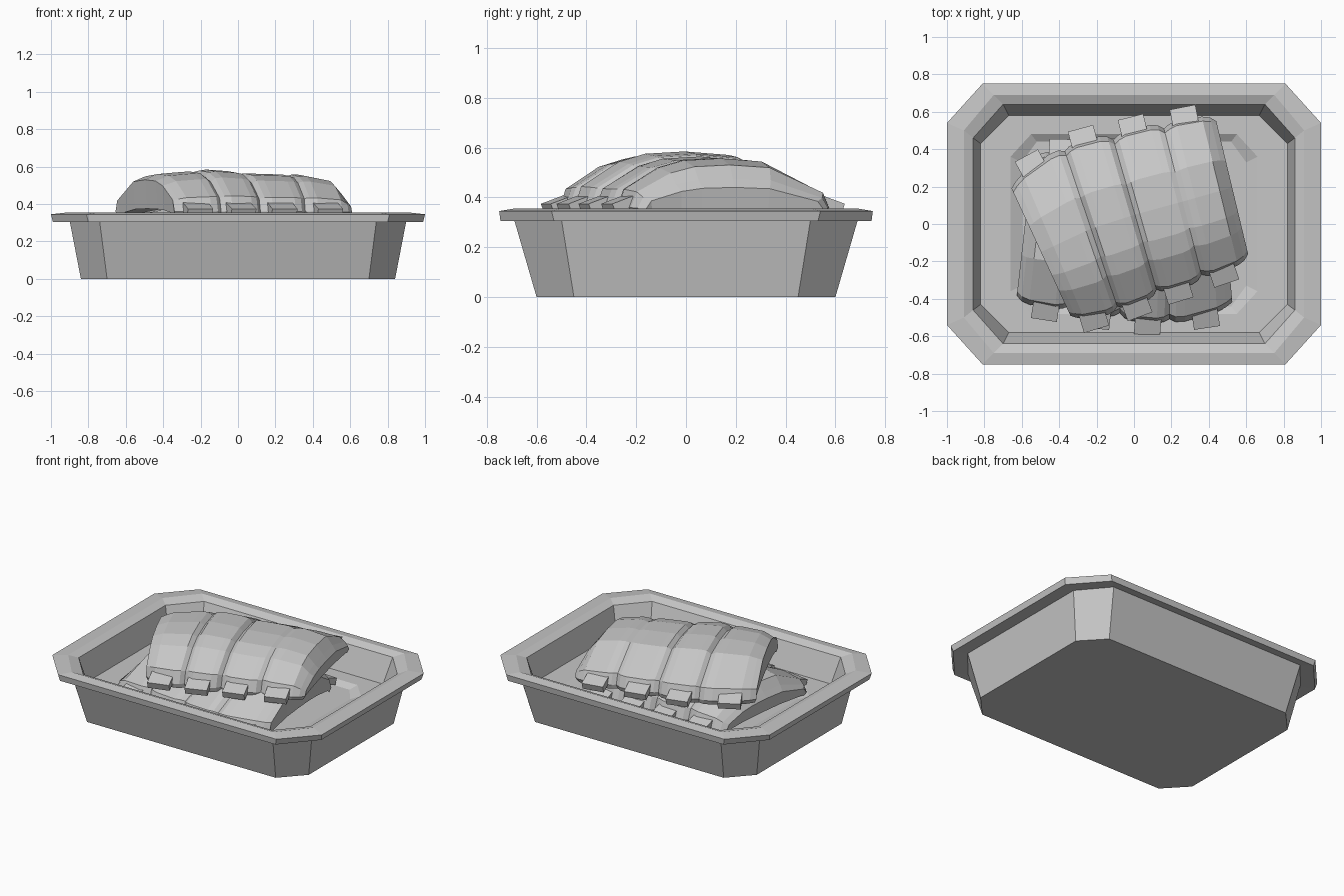
import bpy, bmesh
from math import radians
from mathutils import Vector, Matrix

cube = bpy.data.objects.get("Cube")
if cube:
    bpy.data.objects.remove(cube, do_unlink=True)

grey = bpy.data.materials.new("plain grey")
grey.use_nodes = True
GREY = (0.57, 0.57, 0.57, 1)
grey.diffuse_color = GREY
grey.node_tree.nodes["Principled BSDF"].inputs["Base Color"].default_value = GREY


def finish(bm, name):
    bmesh.ops.recalc_face_normals(bm, faces=bm.faces)
    mesh = bpy.data.meshes.new(name)
    bm.to_mesh(mesh)
    bm.free()
    mesh.materials.append(grey)
    obj = bpy.data.objects.new(name, mesh)
    bpy.context.collection.objects.link(obj)
    return obj


def lerp_path(points, t):
    """Value at t on a piecewise linear path of (t, value) pairs."""
    for (a, p), (b, q) in zip(points, points[1:]):
        if t <= b:
            return p + (q - p) * (t - a) / (b - a)
    return points[-1][1]


# Tray: stacked octagons (half x, half y, corner x, corner y, z)
def octagon(bm, hx, hy, cx, cy, z):
    quarter = [(hx, cy), (cx, hy)]
    pts = quarter + [(-x, y) for x, y in reversed(quarter)]
    pts += [(-x, -y) for x, y in pts]
    return [bm.verts.new((x, y, z)) for x, y in pts]


bm = bmesh.new()
rings = [octagon(bm, *r) for r in (
    (0.84, 0.60, 0.70, 0.45, 0.0),
    (0.90, 0.69, 0.74, 0.50, 0.31),
    (0.99, 0.745, 0.80, 0.53, 0.305),
    (1.0, 0.75, 0.81, 0.54, 0.345),
    (0.91, 0.69, 0.75, 0.50, 0.355),
    (0.86, 0.64, 0.70, 0.46, 0.335),
    (0.82, 0.58, 0.67, 0.43, 0.17),
    (0.66, 0.48, 0.55, 0.36, 0.17),
    (0.60, 0.44, 0.52, 0.33, 0.145))]
for low, high in zip(rings, rings[1:]):
    for i in range(8):
        j = (i + 1) % 8
        bm.faces.new((low[i], low[j], high[j], high[i]))
bm.faces.new(rings[0])
bm.faces.new(rings[-1])
finish(bm, "tray")

# Rib rack: rib boundaries at the back and front ends, joined by an arched slab
BACK = [Vector(p) for p in ((-0.655, 0.19), (-0.37, 0.39), (-0.11, 0.45), (0.16, 0.51), (0.44, 0.55))]
FRONT = [Vector(p) for p in ((-0.34, -0.49), (-0.09, -0.44), (0.12, -0.35), (0.36, -0.27), (0.61, -0.16))]
ARCH = [(0, 0.05), (0.03, 0.38), (0.30, 0.94), (0.5, 1.0), (0.68, 0.96), (0.8, 0.82), (0.97, 0.40), (1, 0.05)]
CROWN = [(0, 0.53), (0.25, 0.56), (0.6, 0.57), (1, 0.575), (1.4, 0.59),
         (2, 0.565), (2.5, 0.56), (3.5, 0.555), (3.75, 0.53), (4, 0.44)]
VALLEYS = {1: 0.02, 2: 0.02, 3: 0.008}
STEPS = (0.0, 0.1, 0.25, 0.75, 0.9)
ROUNDING = [(0, 0.0), (0.1, 0.5), (0.25, 0.9), (0.75, 1.0), (0.9, 0.7), (1, 0.0)]
ACROSS = [rib + s for rib in range(4) for s in STEPS] + [4.0]
BASE = 0.35


def rack_point(u, t):
    rib = min(int(u), 3)
    s = u - rib
    back = BACK[rib].lerp(BACK[rib + 1], s)
    front = FRONT[rib].lerp(FRONT[rib + 1], s)
    run = (back - front).normalized() * 0.035 * lerp_path(ROUNDING, s)
    xy = (back + run).lerp(front - run, t)
    crown = lerp_path(CROWN, u) - VALLEYS.get(u, 0)
    return Vector((xy.x, xy.y, BASE + (crown - BASE) * lerp_path(ARCH, t)))


def under_point(u, t):
    """The underside follows a much shallower arch."""
    p = rack_point(u, t)
    return Vector((p.x * 0.98, p.y * 0.98, 0.33 + 0.25 * (p.z - BASE)))


def build_rack(name, matrix):
    bm = bmesh.new()
    layers = [[[bm.verts.new(point(u, t)) for t, _ in ARCH] for u in ACROSS]
              for point in (rack_point, under_point)]
    for grid in layers:
        for a, b in zip(grid, grid[1:]):
            for i in range(len(ARCH) - 1):
                bm.faces.new((a[i], a[i + 1], b[i + 1], b[i]))
    # Close the rim between the top and the underside
    loops = [grid[0] + [row[-1] for row in grid[1:-1]] + grid[-1][::-1]
             + [row[0] for row in grid[-2:0:-1]] for grid in layers]
    top, under = loops
    for i in range(len(top)):
        bm.faces.new((top[i - 1], top[i], under[i], under[i - 1]))
    finish(bm, name).matrix_world = matrix


# Bone stubs poking out of both ends of each rib
def build_bones(name, matrix):
    bm = bmesh.new()
    for i in range(4):
        back = BACK[i].lerp(BACK[i + 1], 0.43)
        front = FRONT[i].lerp(FRONT[i + 1], 0.43)
        along = (back - front).normalized()
        square = Vector((along.y, -along.x))
        for end, side, edge in ((back, 1, BACK), (front, -1, FRONT)):
            heading = (edge[i + 1] - edge[i]).normalized() + square
            yaw = heading.angle_signed(Vector((1, 0)))
            centre = end + along * side * 0.045
            place = (Matrix.Translation((centre.x, centre.y, 0.37))
                     @ Matrix.Rotation(yaw, 4, 'Z')
                     @ Matrix.Rotation(radians(-20 * side), 4, 'X')
                     @ Matrix.Diagonal((0.14, 0.1, 0.045, 1)))
            bmesh.ops.create_cube(bm, size=1, matrix=place)
    finish(bm, name).matrix_world = matrix


# The lower rack is the same cut turned around and resting on the tray floor
lower = Matrix.Translation((-0.025, -0.015, -0.175)) @ Matrix.Rotation(radians(160), 4, 'Z')
for label, matrix in (("upper", Matrix.Identity(4)), ("lower", lower)):
    build_rack(label + "_rib_rack", matrix)
    build_bones(label + "_rib_bones", matrix)
